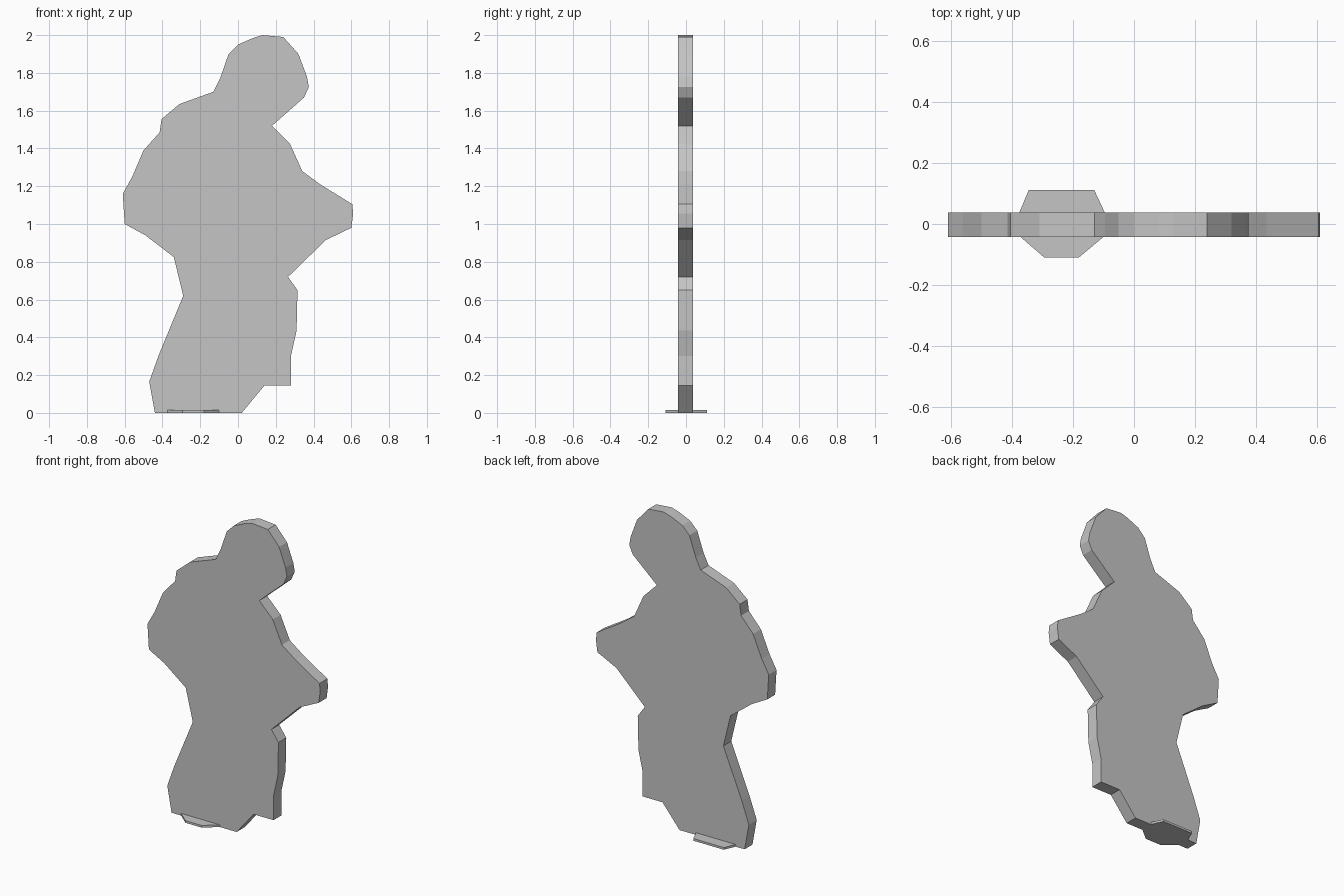
import bpy
import bmesh
from mathutils import Vector

default_cube = bpy.data.objects.get("Cube")
if default_cube:
    bpy.data.objects.remove(default_cube, do_unlink=True)


def make_material(name, colour):
    material = bpy.data.materials.new(name)
    material.use_nodes = True
    material.diffuse_color = colour
    for node in material.node_tree.nodes:
        if node.type == "BSDF_PRINCIPLED":
            node.inputs["Base Color"].default_value = colour
    return material


def extrude_outline(name, corners, offset, material):
    """Fill a flat outline and extrude it into a closed, flat-shaded solid."""
    mesh = bpy.data.meshes.new(name)
    bm = bmesh.new()
    face = bm.faces.new([bm.verts.new(corner) for corner in corners])
    result = bmesh.ops.extrude_face_region(bm, geom=[face], use_keep_orig=True)
    moved = [item for item in result["geom"] if isinstance(item, bmesh.types.BMVert)]
    bmesh.ops.translate(bm, verts=moved, vec=Vector(offset))
    bmesh.ops.recalc_face_normals(bm, faces=bm.faces[:])
    # Triangulate the concave caps so they fill cleanly
    caps = [f for f in bm.faces if len(f.verts) > 4]
    bmesh.ops.triangulate(bm, faces=caps, ngon_method="EAR_CLIP")
    bm.to_mesh(mesh)
    bm.free()
    mesh.materials.append(material)
    solid = bpy.data.objects.new(name, mesh)
    bpy.context.collection.objects.link(solid)
    return solid


grey = make_material("light grey", (0.56, 0.56, 0.56, 1.0))

# Standing figure silhouette, one contour per body region (x, z)
left_leg = [(-.44, 0), (-.47, .165), (-.42, .305), (-.29, .62), (-.34, .825)]
elbow = [(-.49, .94), (-.6, 1), (-.61, 1.16), (-.56, 1.25), (-.5, 1.39)]
shoulder = [(-.415, 1.485), (-.405, 1.555), (-.31, 1.635), (-.13, 1.7)]
head = [(-.095, 1.77), (-.05, 1.9), (0, 1.95), (.08, 1.985), (.13, 2),
        (.24, 1.99), (.32, 1.9), (.365, 1.78), (.375, 1.725), (.35, 1.67)]
chest = [(.18, 1.52), (.275, 1.425), (.34, 1.28), (.435, 1.21)]
hand = [(.605, 1.105), (.61, 1.055), (.6, .98), (.465, .915), (.265, .72)]
right_leg = [(.315, .65), (.31, .435), (.28, .3), (.28, .145), (.14, .145), (.02, 0)]

front, back = -.042, .037
silhouette = left_leg + elbow + shoulder + head + chest + hand + right_leg
extrude_outline("figure_cutout", [(x, front, z) for x, z in silhouette],
                (0, back - front, 0), grey)

# Thin foot plate, with tabs reaching out in front and behind (x, y)
foot = [(-.375, -.04), (-.295, -.109), (-.18, -.109), (-.097, -.04),
        (-.097, .04), (-.13, .111), (-.345, .111), (-.375, .04)]
extrude_outline("foot_plate", [(x, y, 0) for x, y in foot], (0, 0, .014), grey)
